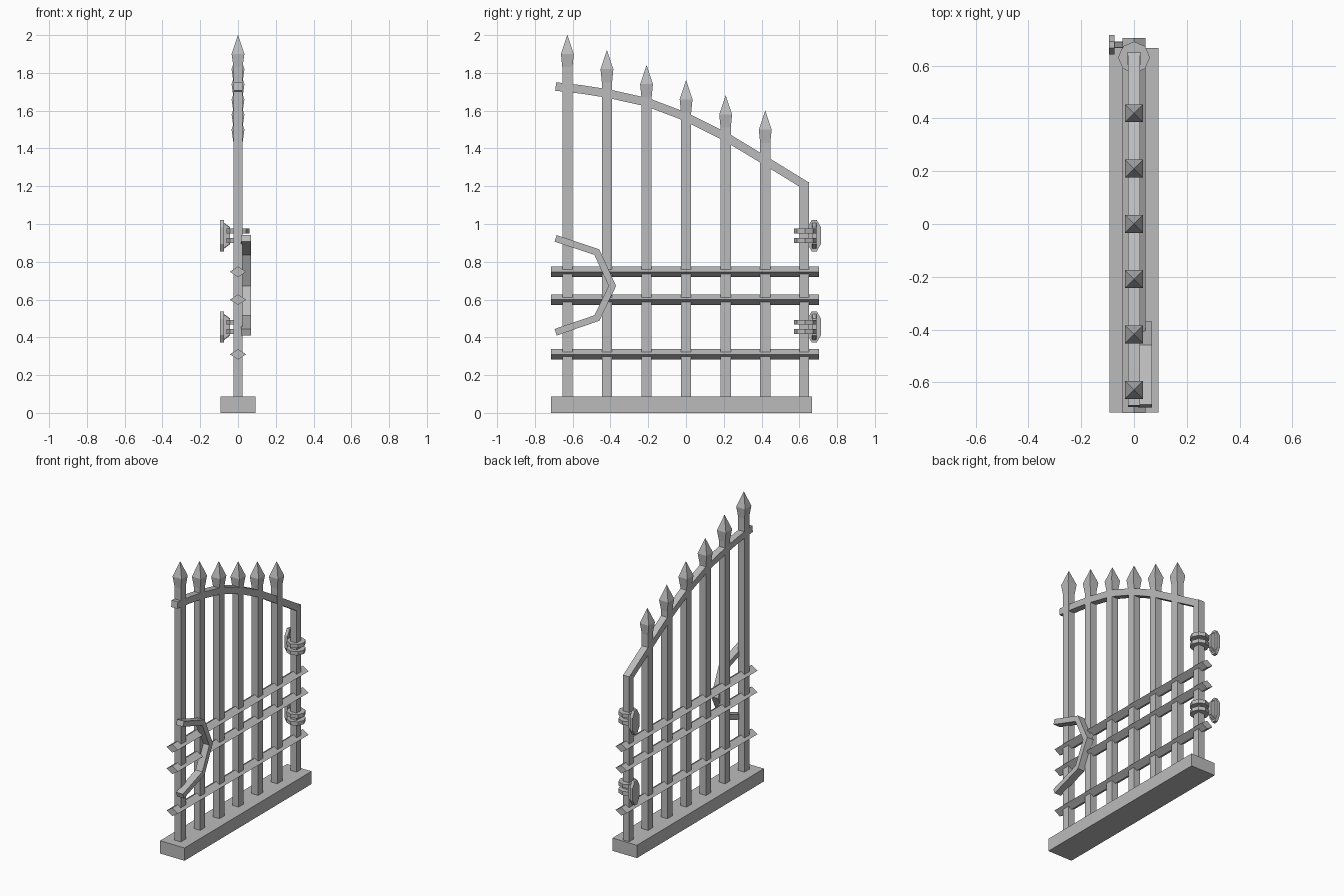
import bpy, bmesh, math
from mathutils import Vector

cube = bpy.data.objects.get("Cube")
if cube:
    bpy.data.objects.remove(cube, do_unlink=True)

iron = bpy.data.materials.new("grey_iron")
iron.use_nodes = True
GREY = (0.5, 0.5, 0.5, 1)
iron.diffuse_color = GREY
iron.node_tree.nodes["Principled BSDF"].inputs["Base Color"].default_value = GREY


def loft(name, loops):
    """Skin matching closed loops and cap both ends."""
    bm = bmesh.new()
    rings = [[bm.verts.new(p) for p in loop] for loop in loops]
    n = len(rings[0])
    for a, b in zip(rings, rings[1:]):
        for i in range(n):
            j = (i + 1) % n
            bm.faces.new((a[i], a[j], b[j], b[i]))
    bm.faces.new(rings[0][::-1])
    bm.faces.new(rings[-1])
    bmesh.ops.remove_doubles(bm, verts=bm.verts, dist=1e-5)
    bmesh.ops.recalc_face_normals(bm, faces=bm.faces)
    mesh = bpy.data.meshes.new(name)
    bm.to_mesh(mesh)
    bm.free()
    mesh.materials.append(iron)
    obj = bpy.data.objects.new(name, mesh)
    bpy.context.collection.objects.link(obj)
    return obj


def rect(y, z, hx, hy):
    return [(-hx, y - hy, z), (hx, y - hy, z), (hx, y + hy, z), (-hx, y + hy, z)]


def strip(name, path, thick, x0, x1):
    """Flat bar following a (y, z) path with mitred corners."""
    pts = [Vector(p) for p in path]
    loops = []
    for i, p in enumerate(pts):
        d0 = (p - pts[i - 1]).normalized() if i else None
        d1 = (pts[i + 1] - p).normalized() if i < len(pts) - 1 else d0
        d0 = d0 or d1
        t = (d0 + d1).normalized()
        n = Vector((-t.y, t.x)) * (thick / 2 / t.dot(d0))
        a, b = p + n, p - n
        loops.append([(x0, *a), (x1, *a), (x1, *b), (x0, *b)])
    return loft(name, loops)


# Base plinth
BASE_TOP = 0.088
loft("base", [rect(-0.024, z, 0.093, 0.69) for z in (0, BASE_TOP)])

# Spiked bars, stepping down toward the hinge post
HX, HY = 0.024, 0.027
for i in range(6):
    y, tip = -0.628 + 0.2095 * i, 2.0 - 0.08 * i
    loft(f"bar_{i + 1}", [rect(y, BASE_TOP, HX, HY), rect(y, tip - 0.17, HX, HY)])
    loft(f"spike_{i + 1}", [rect(y, tip - 0.17, HX, HY),
                            rect(y, tip - 0.1, 0.034, 0.034),
                            rect(y, tip, 0.0006, 0.0006)])

# Hinge post
POST_Y = 0.627
loft("hinge_post", [rect(POST_Y, z, HX, 0.025) for z in (BASE_TOP, 1.222)])

# Curved top rail
strip("top_arch", [(-0.69, 1.728), (-0.55, 1.712), (-0.41, 1.69), (-0.2, 1.643),
                   (0, 1.567), (0.21, 1.462), (0.42, 1.335), (0.64, 1.2)],
      0.045, -0.0235, 0.0235)

# Diamond-section cross rails
for i, z in enumerate((0.31, 0.599, 0.747)):
    loft(f"cross_rail_{i + 1}",
         [[(-0.043, y, z), (0, y, z - 0.028), (0.043, y, z), (0, y, z + 0.028)]
          for y in (-0.715, 0.705)])

# Bent pull handle on the left face
strip("handle", [(-0.69, 0.924), (-0.472, 0.851), (-0.39, 0.672),
                 (-0.472, 0.502), (-0.69, 0.427)], 0.036, 0.016, 0.068)


def plate_loop(x, y, z, hy, hz, cy, cz):
    """Elongated octagon in the yz plane with corner cuts cy, cz."""
    q = [(hy, hz - cz), (hy - cy, hz)]
    half = q + [(-a, b) for a, b in q[::-1]]
    return [(x, y + a, z + b) for a, b in half + [(-a, -b) for a, b in half]]


# Hinges: two octagonal collars and a wall plate each
for label, z in (("lower", 0.455), ("upper", 0.938)):
    for k, dz in enumerate((-0.025, 0.025)):
        loft(f"{label}_hinge_collar_{k + 1}",
             [[(0.06 * math.cos(a * math.pi / 4),
                POST_Y + 0.004 + 0.06 * math.sin(a * math.pi / 4), z + dz + h)
               for a in range(8)] for h in (-0.013, 0.013)])
    py = 0.679
    loft(f"{label}_hinge_plate",
         [plate_loop(x, py, z, 0.036, 0.083, 0.023, 0.04) for x in (-0.095, -0.073)])
    loft(f"{label}_hinge_knuckle",
         [plate_loop(-0.073, py, z, 0.013, 0.068, 0.003, 0.004),
          plate_loop(-0.042, py, z, 0.013, 0.045, 0.003, 0.004)])
